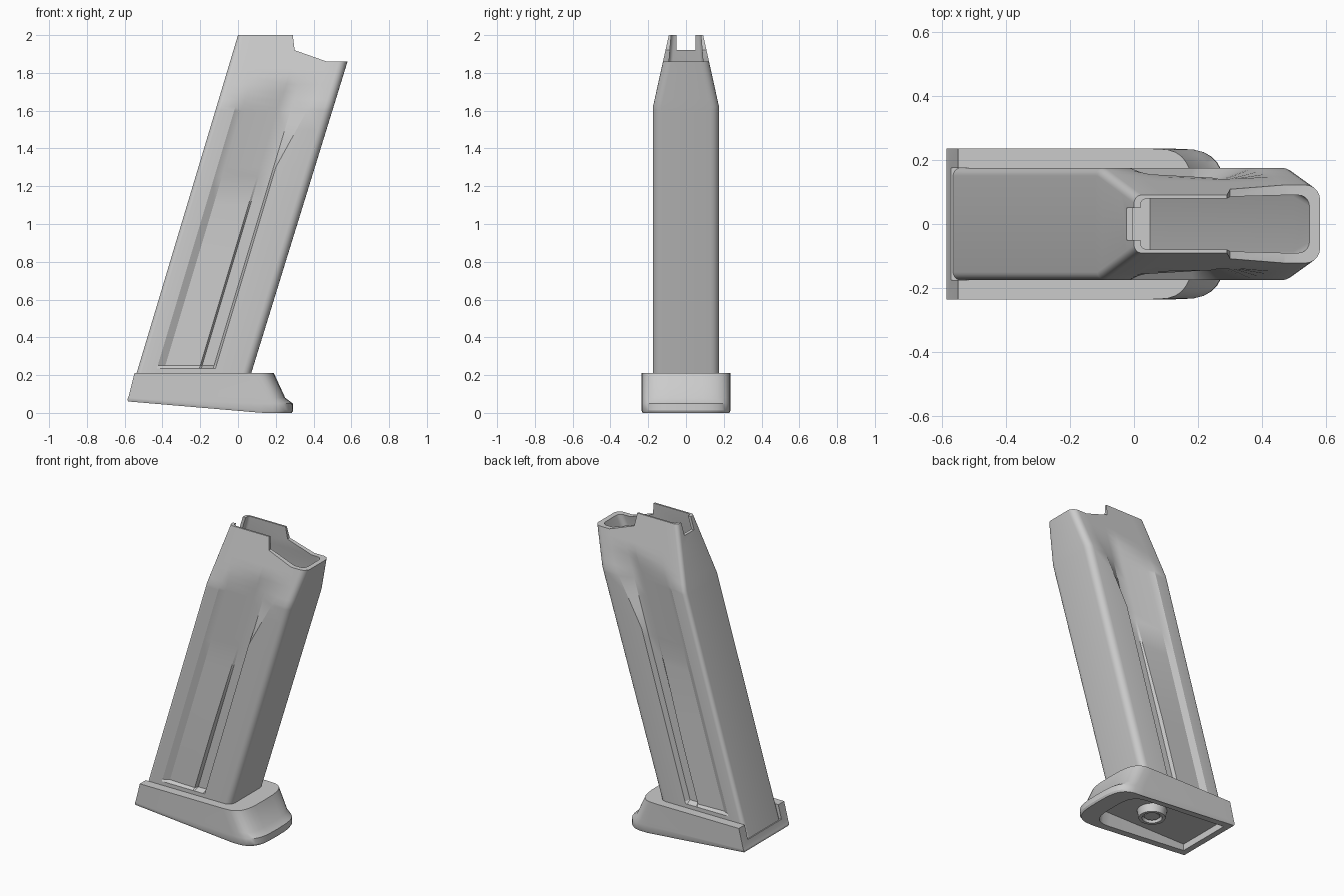
import bpy, bmesh
from math import sin, cos, pi, radians

if "Cube" in bpy.data.objects:
    bpy.data.objects.remove(bpy.data.objects["Cube"])


def loft(name, rings):
    """Skin a stack of equal-length closed rings and cap both ends."""
    bm = bmesh.new()
    vs = [[bm.verts.new(p) for p in r] for r in rings]
    n = len(rings[0])
    for a, b in zip(vs, vs[1:]):
        for i in range(n):
            j = (i + 1) % n
            bm.faces.new((a[i], a[j], b[j], b[i]))
    bm.faces.new(vs[0][::-1])
    bm.faces.new(vs[-1])
    bmesh.ops.recalc_face_normals(bm, faces=bm.faces)
    me = bpy.data.meshes.new(name)
    bm.to_mesh(me)
    bm.free()
    ob = bpy.data.objects.new(name, me)
    bpy.context.collection.objects.link(ob)
    return ob


def prism(name, profile, half):
    """Extrude an (x, z) profile across y."""
    return loft(name, [[(x, y, z) for x, z in profile] for y in (-half, half)])


def cut(ob, cutter):
    cutter.hide_render = True
    m = ob.modifiers.new("cut", 'BOOLEAN')
    m.operation, m.solver, m.object = 'DIFFERENCE', 'EXACT', cutter
    bpy.context.view_layer.objects.active = ob
    bpy.ops.object.modifier_apply(modifier=m.name)
    bpy.data.objects.remove(cutter)


def smooth(ob, deg=30):
    bpy.ops.object.select_all(action='DESELECT')
    ob.select_set(True)
    bpy.context.view_layer.objects.active = ob
    bpy.ops.object.shade_smooth_by_angle(angle=radians(deg))


def clamp(t):
    return max(0.0, min(1.0, t))


def back_x(z):
    return -0.54 + 0.3 * (z - 0.2)


def front_x(z):
    return 0.07 + 0.309 * (z - 0.21)


def half_w(z):
    return 0.175 - 0.222 * max(0, z - 1.62)


def tube_ring(z, xb, xf, h, rb, rf, side=()):
    """Rounded rectangle slice with optional (x, y) points along the side."""
    half = []
    for i in range(6):
        t = i / 5 * pi / 2
        half.append((xb + rb * (1 - cos(t)), h - rb * (1 - sin(t))))
    half += side
    for i in range(6):
        t = i / 5 * pi / 2
        half.append((xf - rf * (1 - sin(t)), h - rf * (1 - cos(t))))
    return [(x, y, z) for x, y in half] + [(x, -y, z) for x, y in reversed(half)]


# Slanted casing with a wide side channel and a deeper slot
def casing_ring(z):
    xb, xf, h = back_x(z), front_x(z), half_w(z)
    on = clamp((z - 0.235) / 0.015)
    t = clamp((z - 0.65) / 0.6)
    edge = 0.41 + 0.1 * clamp((z - 1.3) / 0.4)
    prof = [(0.10, 0), (0.14, 0.02), (0.325, 0.012 + 0.019 * t),
            (0.335, 0.035), (0.398, 0.035), (edge, 0)]
    side = [(xb + u, min(0.175 - d * on, h)) for u, d in prof]
    return tube_ring(z, xb, xf, h, 0.025, 0.045, side)


levels = [0.12, 0.235, 0.25, 0.4, 0.65, 0.8, 0.95, 1.1, 1.25, 1.3, 1.4, 1.5,
          1.6, 1.62, 1.66, 1.7, 1.74, 1.78, 1.82, 1.86, 1.92, 2.0]
casing = loft("casing", [casing_ring(z) for z in levels])

# Inner cavity
cavity = [(0.25, 0.12), (1.7, 0.12), (1.86, 0.09), (2.0, 0.079), (2.05, 0.075)]
cut(casing, loft("cavity_cutter", [
    tube_ring(z, back_x(z) + 0.02, front_x(z) - 0.033, h, 0.02, 0.035)
    for z, h in cavity]))

# Lowered front mouth and rear notch
cut(casing, prism("mouth_cutter", [(0.29, 2.1), (0.29, 2.0), (0.30, 1.92),
                                   (0.47, 1.86), (0.8, 1.86), (0.8, 2.1)], 0.4))
cut(casing, prism("notch_cutter", [(-0.2, 1.92), (0.06, 1.92),
                                   (0.06, 2.1), (-0.2, 2.1)], 0.05))
smooth(casing, 25)


# Base plate with rounded toe and sloping underside
def under(x):
    return max(0, 0.13 - x) * 0.085


def plan(xb, a, toe, h, zf, n=16):
    pts = [(xb, h)]
    for i in range(n + 1):
        t = i / n * pi - pi / 2
        s = -1 if t > 0 else 1
        pts.append((a + (toe - a) * cos(t) ** 0.6, s * h * abs(sin(t)) ** 0.6))
    pts.append((xb, -h))
    return [(x, y, zf(x)) for x, y in pts]


base = loft("base_plate", [
    plan(-0.583, 0.12, 0.285, 0.23, under),
    plan(-0.585, 0.12, 0.292, 0.235, lambda x: under(x) + 0.012),
    plan(-0.582, 0.12, 0.29, 0.235, lambda x: max(0.05, under(x) + 0.02)),
    plan(-0.578, 0.11, 0.25, 0.235, lambda x: max(0.08, under(x) + 0.03)),
    plan(-0.548, 0.05, 0.19, 0.235, lambda x: 0.21)])

# Pocket in the underside and slot at the rear for the casing
cut(base, loft("pocket_cutter", [
    plan(-0.54, 0.03, 0.17, 0.185, lambda x: -0.1),
    plan(-0.54, 0.03, 0.17, 0.185, lambda x: 0.1)]))
cut(base, prism("rear_slot_cutter", [(-0.7, 0.12), (-0.45, 0.12),
                                     (-0.45, 0.3), (-0.7, 0.3)], 0.174))
smooth(base, 30)


# Round catch in the pocket
def disc(r, z):
    return [(-0.14 + r * cos(i * pi / 16), r * sin(i * pi / 16), z) for i in range(32)]


catch = loft("base_catch", [disc(0.09, 0.105), disc(0.08, 0.05), disc(0.06, 0.05),
                            disc(0.055, 0.07), disc(0.045, 0.07), disc(0.045, 0.06)])
smooth(catch, 30)
